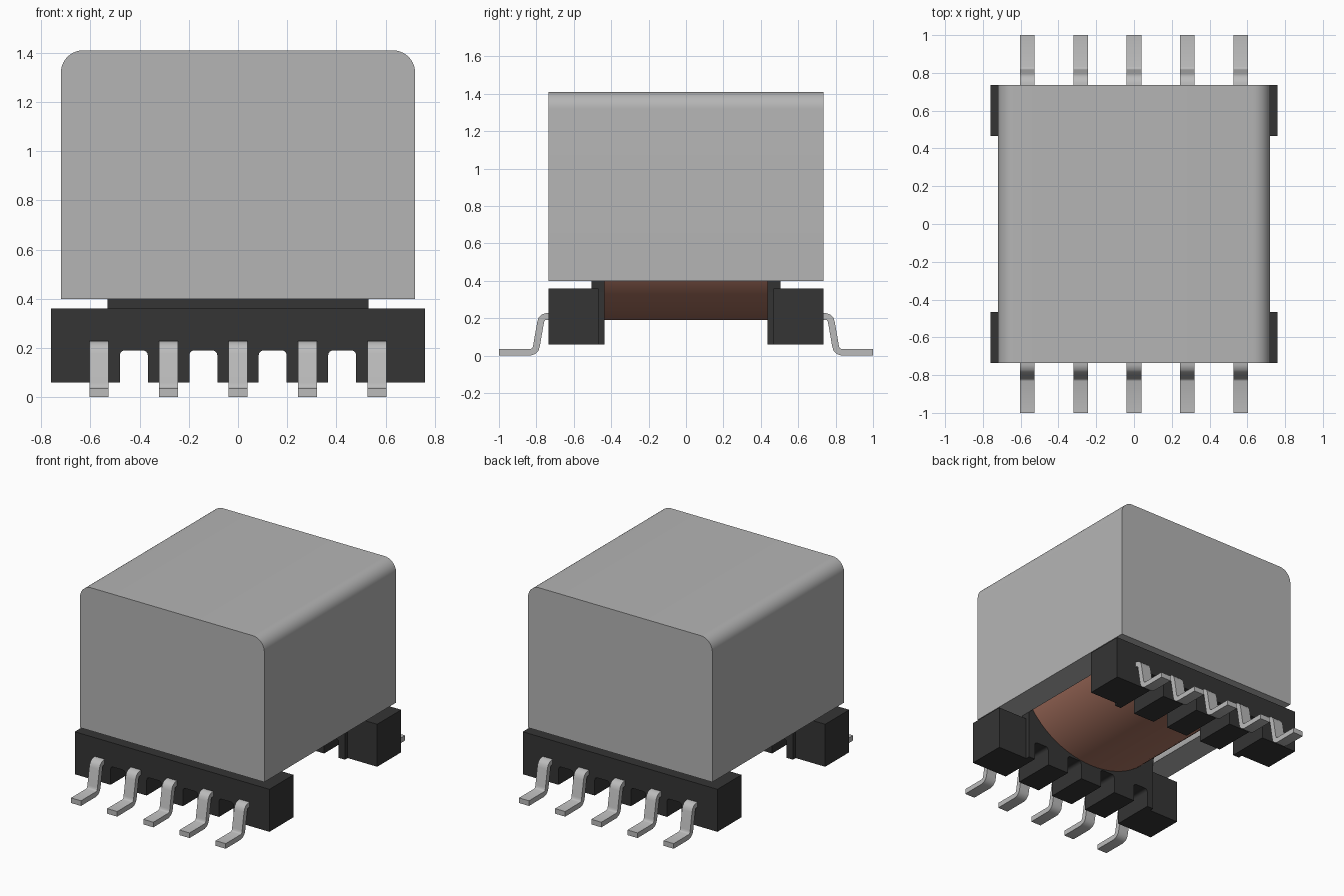
import bpy, bmesh, math
from mathutils import Vector

if "Cube" in bpy.data.objects:
    bpy.data.objects.remove(bpy.data.objects["Cube"], do_unlink=True)


def material(name, rgb):
    m = bpy.data.materials.new(name)
    m.use_nodes = True
    m.diffuse_color = (*rgb, 1)
    bsdf = m.node_tree.nodes["Principled BSDF"]
    bsdf.inputs["Base Color"].default_value = (*rgb, 1)
    bsdf.inputs["Roughness"].default_value = 0.6
    return m


GREY = material("core grey", (0.46, 0.46, 0.46))
BLACK = material("bobbin black", (0.035, 0.035, 0.035))
COPPER = material("winding copper", (0.42, 0.18, 0.125))
METAL = material("pin metal", (0.50, 0.50, 0.50))


def prism(name, profile, lo, hi, axis, mat, smooth=True):
    """Extrude a profile along y (profile is x,z) or along x (profile is y,z)."""
    def place(p, t):
        return (p[0], t, p[1]) if axis == "y" else (t, p[0], p[1])
    bm = bmesh.new()
    face = bm.faces.new([bm.verts.new(place(p, lo)) for p in profile])
    ext = bmesh.ops.extrude_face_region(bm, geom=[face])
    shift = Vector((0, hi - lo, 0)) if axis == "y" else Vector((hi - lo, 0, 0))
    bmesh.ops.translate(bm, vec=shift,
                        verts=[v for v in ext["geom"] if isinstance(v, bmesh.types.BMVert)])
    bmesh.ops.recalc_face_normals(bm, faces=bm.faces)
    me = bpy.data.meshes.new(name)
    bm.to_mesh(me)
    bm.free()
    me.materials.append(mat)
    ob = bpy.data.objects.new(name, me)
    bpy.context.collection.objects.link(ob)
    if smooth:
        shade(ob)
    return ob


def shade(ob):
    bpy.ops.object.select_all(action="DESELECT")
    ob.select_set(True)
    bpy.context.view_layer.objects.active = ob
    bpy.ops.object.shade_smooth_by_angle(angle=math.radians(32))


def arc(cx, cz, rx, rz, a0, a1, n):
    steps = [math.radians(a0 + (a1 - a0) * i / n) for i in range(n + 1)]
    return [(cx + rx * math.cos(a), cz + rz * math.sin(a)) for a in steps]


# Core: block with two rounded upper edges and an oval winding chamber
R = 0.09
core_profile = [(-0.72, 0.4), (0.72, 0.4)]
core_profile += arc(0.72 - R, 1.41 - R, R, R, 0, 90, 10)
core_profile += arc(-0.72 + R, 1.41 - R, R, R, 90, 180, 10)
core = prism("core", core_profile, -0.735, 0.735, "y", GREY, smooth=False)
cutter = prism("chamber_cutter", arc(0, 0.72, 0.64, 0.57, 0, 354, 59),
               -0.51, 0.51, "y", GREY, smooth=False)
cutter.hide_render = True
mod = core.modifiers.new("chamber", "BOOLEAN")
mod.operation = "DIFFERENCE"
mod.solver = "EXACT"
mod.object = cutter
bpy.context.view_layer.objects.active = core
bpy.ops.object.modifier_apply(modifier=mod.name)
bpy.data.objects.remove(cutter, do_unlink=True)
shade(core)

# Copper winding, axis front to back
prism("winding", arc(0, 0.72, 0.60, 0.53, 0, 355, 71), -0.45, 0.45, "y", COPPER)


# Bottom outline with four round-cornered notches, left to right
def notched_bottom(half_width):
    r = 0.02
    pts = [(-half_width, 0.06)]
    for c in (-0.4235, -0.1412, 0.1412, 0.4235):
        a, b = c - 0.057, c + 0.057
        pts.append((a, 0.06))
        pts += arc(a + r, 0.19 - r, r, r, 180, 90, 4)
        pts += arc(b - r, 0.19 - r, r, r, 90, 0, 4)
        pts.append((b, 0.06))
    return pts + [(half_width, 0.06)]


base_profile = notched_bottom(0.76) + [(0.76, 0.36), (-0.76, 0.36)]
flange_profile = (notched_bottom(0.53) + [(0.53, 0.4)]
                  + arc(0, 0.72, 0.62, 0.55, -30, 210, 32) + [(-0.53, 0.4)])

# Gull-wing pin outline: sweep a constant thickness along a short centre path
path = [(0.68, 0.21), (0.745, 0.21), (0.762, 0.205), (0.773, 0.193), (0.778, 0.175),
        (0.799, 0.055), (0.804, 0.036), (0.815, 0.024), (0.832, 0.018), (1.0, 0.018)]
outer, inner = [], []
for i, p in enumerate(path):
    a, b = Vector(path[max(i - 1, 0)]), Vector(path[min(i + 1, len(path) - 1)])
    d = (b - a).normalized() * 0.018
    outer.append((p[0] - d.y, p[1] + d.x))
    inner.append((p[0] + d.y, p[1] - d.x))
pin_profile = outer + inner[::-1]

# Terminal rails, flanges and pins at front and back
for side, s in (("front", -1), ("back", 1)):
    lo, hi = sorted((s * 0.467, s * 0.735))
    prism(side + "_terminal_rail", base_profile, lo, hi, "y", BLACK)
    lo, hi = sorted((s * 0.437, s * 0.505))
    prism(side + "_flange", flange_profile, lo, hi, "y", BLACK)
    for k in range(5):
        x = (k - 2) * 0.2825
        prism(f"{side}_pin_{k + 1}", [(s * y, z) for y, z in pin_profile],
              x - 0.039, x + 0.039, "x", METAL)
